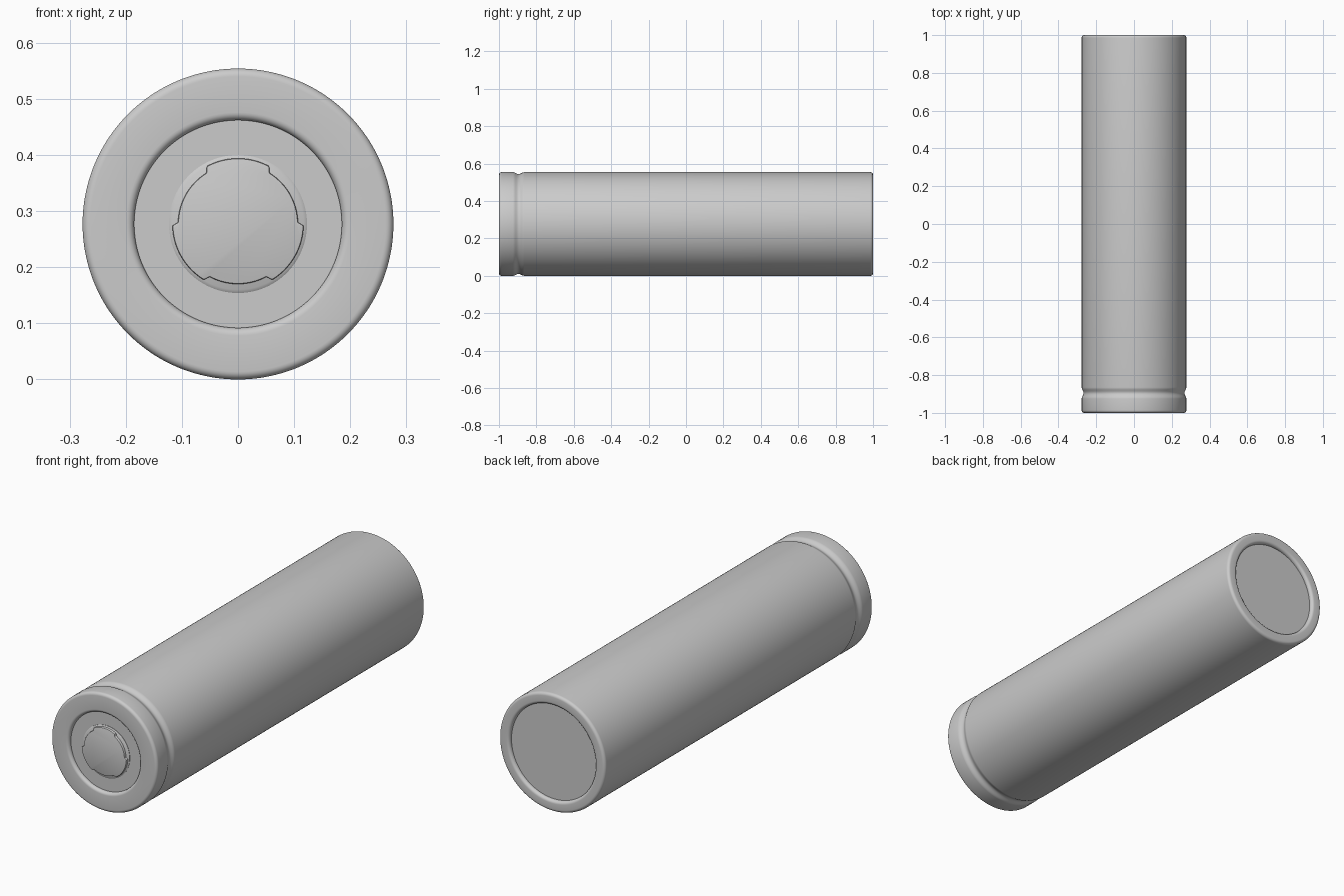
import bpy, bmesh
from math import sin, cos, pi, radians

cube = bpy.data.objects.get("Cube")
if cube:
    bpy.data.objects.remove(cube, do_unlink=True)

R = 0.277          # body radius, also the height of the axis
SEGMENTS = 128

grey = bpy.data.materials.new("plain grey")
grey.use_nodes = True
colour = (0.6, 0.6, 0.6, 1)
grey.diffuse_color = colour
grey.node_tree.nodes["Principled BSDF"].inputs["Base Color"].default_value = colour


def finish(name, bm):
    """Turn a bmesh into a smooth-shaded object with sharp edges kept."""
    bmesh.ops.recalc_face_normals(bm, faces=bm.faces)
    mesh = bpy.data.meshes.new(name)
    bm.to_mesh(mesh)
    bm.free()
    mesh.materials.append(grey)
    obj = bpy.data.objects.new(name, mesh)
    bpy.context.collection.objects.link(obj)
    bpy.ops.object.select_all(action='DESELECT')
    obj.select_set(True)
    bpy.context.view_layer.objects.active = obj
    bpy.ops.object.shade_smooth_by_angle(angle=radians(35))
    return obj


def loft(name, rings):
    """Join rings of (radius function, y) around the long axis, capping both ends."""
    bm = bmesh.new()
    loops = []
    for radius, y in rings:
        loop = []
        for i in range(SEGMENTS * 2):
            a = pi * i / SEGMENTS
            r = radius(a)
            loop.append(bm.verts.new((r * cos(a), y, R + r * sin(a))))
        loops.append(loop)
    for low, high in zip(loops, loops[1:]):
        for i in range(len(low)):
            j = (i + 1) % len(low)
            bm.faces.new((low[i], low[j], high[j], high[i]))
    bm.faces.new(loops[0])
    bm.faces.new(loops[-1])
    return finish(name, bm)


def lathe(name, profile):
    return loft(name, [(lambda a, r=r: r, y) for r, y in profile])


def arc(r, y, size, start, end, steps=6):
    """Points of a circular fillet centred on (r, y)."""
    angles = [radians(start + (end - start) * i / steps) for i in range(steps + 1)]
    return [(r + size * cos(a), y + size * sin(a)) for a in angles]


# Sleeve: rounded lips at both ends, a soft crimp groove near the front
F = 0.014
groove = [(R - 0.005 * (1 - cos(2 * pi * i / 12)), -0.925 + 0.06 * i / 12)
          for i in range(13)]
sleeve = ([(0.185, -0.982)]
          + arc(0.185 + F, -1 + F, F, 180, 270)
          + arc(R - F, -1 + F, F, 270, 360)
          + groove
          + arc(R - F, 1 - F, F, 0, 90)
          + arc(0.224 + F, 1 - F, F, 90, 180)
          + [(0.224, 0.982)])
lathe("sleeve", sleeve)

# Contact base: thin stepped seat beneath the raised contact
lathe("contact_seat", [(0.123, -0.98), (0.123, -0.984), (0.117, -0.988)])


# Raised contact: three shallow notches with rounded corners in its rim
def notched(inset):
    def radius(a):
        d = abs((a * 180 / pi) % 120 - 30)      # degrees from a notch centre
        d = min(d, 120 - d)
        t = min(max((d - 28) / 4, 0), 1)
        return 0.107 + 0.01 * t * t * (3 - 2 * t) - inset
    return radius


loft("raised_contact", [(notched(0), -0.985), (notched(0), -0.997),
                        (notched(0.001), -0.9992), (notched(0.003), -1.0)])
